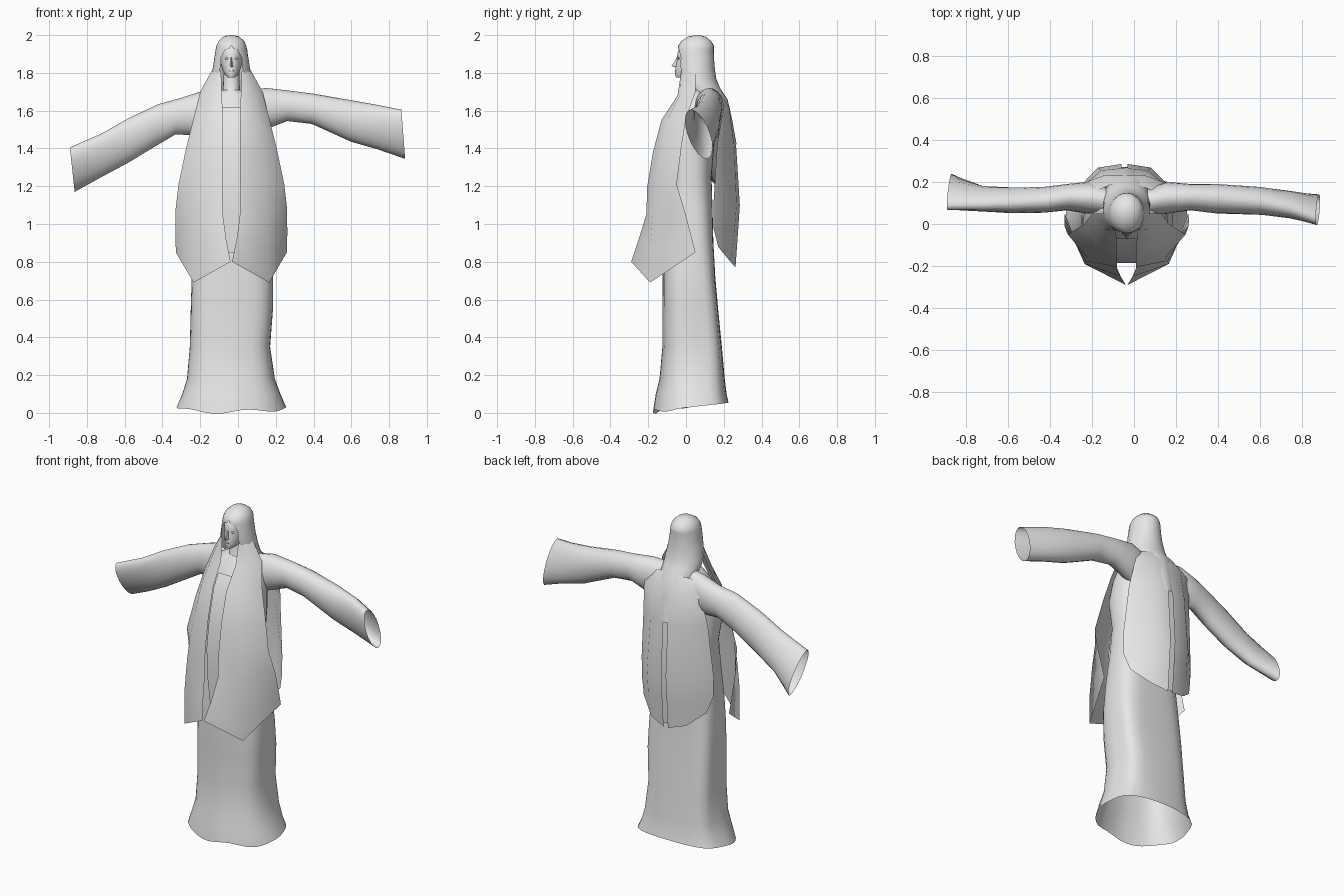
import bpy, bmesh, math

CX = -0.035  # centre line of the figure

cloth = bpy.data.materials.new("pale_grey")
cloth.diffuse_color = (0.8, 0.8, 0.8, 1)


def make(name, bm, angle=50, facing=None):
    """Turn a bmesh into a smooth object; facing = wanted sign of the y normal on open sheets."""
    bmesh.ops.recalc_face_normals(bm, faces=bm.faces)
    if facing:
        bm.normal_update()
        if sum(f.normal.y * f.calc_area() for f in bm.faces) * facing < 0:
            bmesh.ops.reverse_faces(bm, faces=bm.faces)
    me = bpy.data.meshes.new(name)
    bm.to_mesh(me)
    bm.free()
    ob = bpy.data.objects.new(name, me)
    bpy.context.collection.objects.link(ob)
    me.materials.append(cloth)
    bpy.ops.object.select_all(action='DESELECT')
    ob.select_set(True)
    bpy.context.view_layer.objects.active = ob
    bpy.ops.object.shade_smooth_by_angle(angle=math.radians(angle))
    return ob


def skin(name, rings, closed=True, cap_start=False, cap_end=False, angle=50, facing=None):
    """Join rows of points with quads."""
    bm = bmesh.new()
    rows = [[bm.verts.new(p) for p in r] for r in rings]
    n = len(rows[0])
    for a, b in zip(rows, rows[1:]):
        for i in range(n if closed else n - 1):
            j = (i + 1) % n
            bm.faces.new((a[i], a[j], b[j], b[i]))
    if cap_start:
        bm.faces.new(rows[0])
    if cap_end:
        bm.faces.new(rows[-1])
    return make(name, bm, angle, facing)


def ring(z, x0, x1, y0, y1, n=36, fold=0.0, hem=False, front_sq=2.0, back_sq=2.0):
    """Horizontal rounded section between the given limits, with optional cloth folds."""
    pts = []
    for i in range(n):
        a = 2 * math.pi * i / n
        c, s = math.cos(a), math.sin(a)
        sq = back_sq if s > 0 else front_sq
        k = (abs(c) ** sq + abs(s) ** sq) ** (-1 / sq)
        k *= 1 + fold * (math.cos(8 * a) - 1) * (0.6 + 0.4 * math.sin(3 * a))
        zz = z
        if hem:  # wavy hem, lower in front
            zz += 0.025 * s + 0.012 * math.cos(5 * a) * max(0, -s)
        pts.append(((x0 + x1) / 2 + (x1 - x0) / 2 * c * k,
                    (y0 + y1) / 2 + (y1 - y0) / 2 * s * k, zz))
    return pts


# Dress: z, left, right, front, back, fold depth, squareness in front and behind; open at the hem
dress = [(0.03, -0.325, 0.255, -0.175, 0.225, 0.012, 2.1, 3.0),
         (0.10, -0.295, 0.225, -0.16, 0.215, 0.012, 2.3, 3.2),
         (0.18, -0.27, 0.195, -0.14, 0.205, 0.014, 2.5, 3.6),
         (0.35, -0.255, 0.17, -0.125, 0.19, 0.014, 2.8, 4.2),
         (0.55, -0.25, 0.185, -0.125, 0.17, 0.012, 3.0, 4.5),
         (0.72, -0.245, 0.185, -0.125, 0.155, 0.008, 3.0, 4.2),
         (0.90, -0.235, 0.17, -0.12, 0.145, 0, 2.8, 3.6),
         (1.10, -0.22, 0.15, -0.105, 0.14, 0, 2.6, 3), (1.25, -0.215, 0.145, -0.09, 0.135, 0, 2.5, 2.6),
         (1.42, -0.24, 0.16, -0.115, 0.15, 0, 2.4, 2.4), (1.54, -0.22, 0.15, -0.10, 0.17, 0, 2.2, 2.2),
         (1.62, -0.205, 0.135, -0.06, 0.175, 0, 2, 2), (1.68, -0.16, 0.09, -0.02, 0.17, 0, 2, 2),
         (1.71, -0.10, 0.03, 0.0, 0.14, 0, 2, 2)]
skin("dress", [ring(*d[:5], fold=d[5], hem=(i == 0), front_sq=d[6], back_sq=d[7])
               for i, d in enumerate(dress)], cap_end=True)

# Neck
skin("neck", [ring(z, CX - r, CX + r, y - r, y + r, 16) for z, r, y in
              [(1.62, 0.07, 0.02), (1.70, 0.045, 0.045), (1.83, 0.042, 0.045)]])

# Head: chin to crown
head = [(1.775, 0.018, -0.052, 0.0), (1.79, 0.034, -0.058, 0.06), (1.81, 0.045, -0.057, 0.10),
        (1.84, 0.054, -0.053, 0.12), (1.87, 0.059, -0.048, 0.13), (1.90, 0.062, -0.046, 0.135),
        (1.925, 0.061, -0.038, 0.135), (1.945, 0.052, -0.01, 0.12), (1.97, 0.03, 0.02, 0.09)]
skin("head", [ring(z, CX - r, CX + r, a, b, 24) for z, r, a, b in head],
     cap_start=True, cap_end=True)

# Nose
skin("nose", [[(CX - w, -0.04, z), (CX, y, z), (CX + w, -0.04, z)] for z, w, y in
              [(1.885, 0.006, -0.049), (1.86, 0.008, -0.060), (1.838, 0.012, -0.076),
               (1.83, 0.012, -0.060)]], cap_start=True, cap_end=True, angle=70)


def blob(name, c, s):
    bm = bmesh.new()
    bmesh.ops.create_uvsphere(bm, u_segments=12, v_segments=8, radius=1)
    for v in bm.verts:
        v.co = [c[k] + s[k] * v.co[k] for k in range(3)]
    make(name, bm)


# Eyes and lips
for side, m in (("left", -1), ("right", 1)):
    blob(side + "_eye", (CX + m * 0.024, -0.038, 1.877), (0.011, 0.006, 0.006))
blob("lips", (CX, -0.053, 1.811), (0.013, 0.007, 0.006))

# Hair: shell round the head, open at the face, trailing down the back
hair = []
for z, rx, ry, cy, gap in [(2.0, 0.012, 0.012, 0.06, 0), (1.992, 0.042, 0.045, 0.058, 0),
                           (1.97, 0.067, 0.078, 0.055, 0), (1.945, 0.079, 0.094, 0.053, 0),
                           (1.93, 0.082, 0.096, 0.052, 0.12), (1.92, 0.084, 0.096, 0.051, 0.42),
                           (1.88, 0.09, 0.098, 0.05, 0.66), (1.83, 0.098, 0.1, 0.052, 0.62),
                           (1.77, 0.112, 0.10, 0.06, 0.8), (1.72, 0.112, 0.10, 0.08, 1.2),
                           (1.66, 0.108, 0.09, 0.13, 1.5), (1.55, 0.085, 0.06, 0.185, 1.55),
                           (1.42, 0.05, 0.04, 0.228, 1.55)]:
    row = []
    for i in range(29):
        a = gap + (2 * math.pi - 2 * gap) * i / 28
        row.append((CX + rx * math.sin(a), cy - ry * math.cos(a), z))
    hair.append(row)
skin("hair", hair, closed=False, cap_start=True, facing=1)


def sleeve(name, stations):
    """Stations: top (x, z), bottom (x, z), front y, back y, skew (bottom swept back)."""
    rings = []
    for (tx, tz), (bx, bz), y0, y1, skew in stations:
        row = []
        h = (y1 - y0) / 2
        for i in range(20):
            a = 2 * math.pi * i / 20
            t, c = math.sin(a), math.cos(a)
            y = (y0 + y1) / 2 + h * ((1 - skew * 0.55) * c - skew * t)
            row.append(((tx + bx) / 2 + (tx - bx) / 2 * t, min(max(y, y0), y1),
                        (tz + bz) / 2 + (tz - bz) / 2 * t))
        rings.append(row)
    skin(name, rings)


# Wide open sleeves, one lower than the other
sleeve("lowered_sleeve", [((-0.10, 1.71), (-0.14, 1.48), 0.04, 0.17, 0),
                          ((-0.20, 1.70), (-0.25, 1.47), 0.05, 0.20, 0),
                          ((-0.31, 1.665), (-0.33, 1.475), 0.065, 0.19, 0),
                          ((-0.42, 1.635), (-0.44, 1.41), 0.05, 0.18, 0.1),
                          ((-0.58, 1.56), (-0.58, 1.325), 0.045, 0.18, 0.2),
                          ((-0.72, 1.48), (-0.72, 1.25), 0.05, 0.19, 0.4),
                          ((-0.89, 1.405), (-0.865, 1.17), 0.06, 0.245, 0.7)])
sleeve("raised_sleeve", [((0.05, 1.71), (0.07, 1.48), 0.04, 0.17, 0),
                         ((0.15, 1.72), (0.17, 1.51), 0.05, 0.20, 0),
                         ((0.28, 1.705), (0.26, 1.545), 0.065, 0.19, 0),
                         ((0.40, 1.69), (0.39, 1.53), 0.05, 0.19, 0),
                         ((0.60, 1.655), (0.60, 1.435), 0.04, 0.18, 0.1),
                         ((0.74, 1.63), (0.74, 1.395), 0.02, 0.165, 0.25),
                         ((0.865, 1.605), (0.885, 1.345), -0.015, 0.15, 0.5)])

# Long front panels: inner, middle and outer point per row as (distance from centre, y, z)
front = [[(0.055, -0.025, 1.81), (0.085, 0.0, 1.81), (0.105, 0.05, 1.81)],
         [(0.05, -0.045, 1.68), (0.12, -0.03, 1.69), (0.165, 0.05, 1.70)],
         [(0.045, -0.13, 1.55), (0.14, -0.10, 1.55), (0.20, 0.0, 1.56)],
         [(0.045, -0.175, 1.38), (0.165, -0.13, 1.38), (0.24, -0.025, 1.40)],
         [(0.045, -0.205, 1.20), (0.185, -0.16, 1.20), (0.28, -0.05, 1.21)],
         [(0.045, -0.21, 1.05), (0.195, -0.175, 1.05), (0.295, -0.01, 1.08)],
         [(0.028, -0.25, 0.92), (0.20, -0.19, 0.88), (0.296, 0.025, 0.95)],
         [(0.004, -0.29, 0.80), (0.20, -0.19, 0.69), (0.294, 0.05, 0.85)]]
# Back panels, pointed near the middle
back = [[(0.01, 0.19, 1.70), (0.07, 0.185, 1.69), (0.13, 0.16, 1.68)],
        [(0.01, 0.23, 1.62), (0.10, 0.23, 1.61), (0.195, 0.195, 1.60)],
        [(0.015, 0.265, 1.42), (0.11, 0.255, 1.42), (0.22, 0.165, 1.42)],
        [(0.015, 0.285, 1.10), (0.125, 0.268, 1.10), (0.247, 0.145, 1.10)],
        [(0.015, 0.275, 0.95), (0.125, 0.255, 0.95), (0.245, 0.145, 0.98)],
        [(0.015, 0.262, 0.77), (0.12, 0.235, 0.80), (0.215, 0.17, 0.88)]]
for side, m in (("left", -1), ("right", 1)):
    skin(side + "_front_panel", [[(CX + m * u, y, z) for u, y, z in r] for r in front],
         closed=False, facing=-1)
    skin(side + "_back_panel", [[(CX - 0.01 + m * u, y, z) for u, y, z in r] for r in back],
         closed=False, facing=1)

# Narrow strips set just behind the gaps between the panels
skin("front_strip", [[(CX - w, y, z), (CX + w, y, z)] for z, w, y in
                     [(1.62, 0.05, -0.07), (1.55, 0.05, -0.115), (1.38, 0.05, -0.16),
                      (1.20, 0.05, -0.185), (1.05, 0.048, -0.185), (0.85, 0.03, -0.18)]],
     closed=False, facing=-1)
skin("back_strip", [[(CX - 0.01 - 0.03, y, z), (CX - 0.01 + 0.03, y, z)] for z, y in
                    [(1.62, 0.215), (1.42, 0.25), (1.10, 0.27), (0.95, 0.26), (0.79, 0.25)]],
     closed=False, facing=1)
